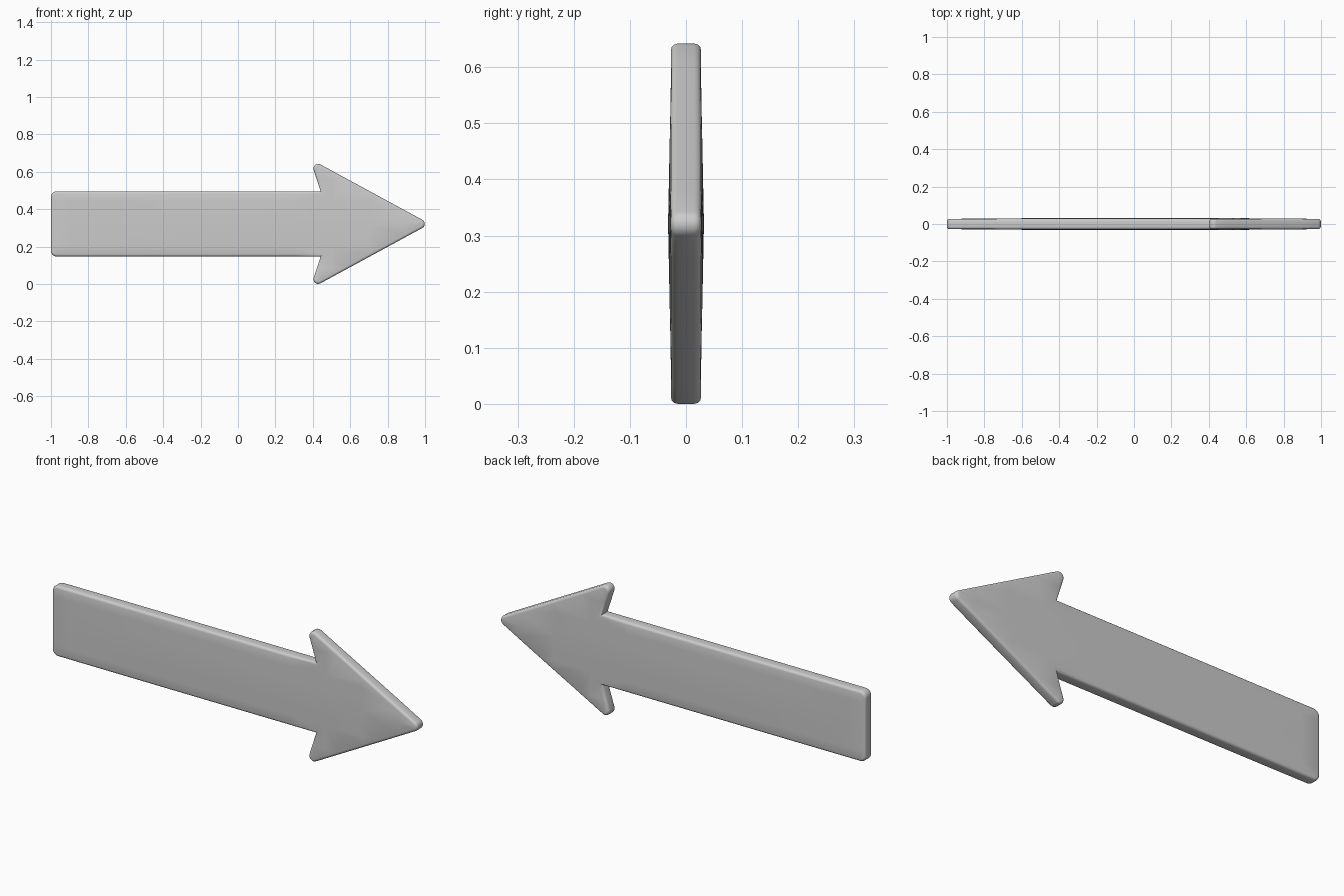
import bpy, bmesh, math
from mathutils import Vector

if "Cube" in bpy.data.objects:
    bpy.data.objects.remove(bpy.data.objects["Cube"])

MID_Z = 0.321      # height of the arrow's centre line
HALF = 0.027       # half thickness at the rim
BULGE = 0.005      # extra half thickness along the middle
ROUND = 0.012      # rim rounding


def fillet(prev, corner, nxt, radius, steps=6):
    """Points of an arc that rounds one outline corner."""
    if radius == 0:
        return [corner]
    a, b = (prev - corner).normalized(), (nxt - corner).normalized()
    half = a.angle(b) / 2
    centre = corner + (a + b).normalized() * radius / math.sin(half)
    start = corner + a * radius / math.tan(half) - centre
    end = corner + b * radius / math.tan(half) - centre
    sweep = start.angle_signed(end)
    out = []
    for i in range(steps + 1):
        t = -sweep * i / steps
        c, s = math.cos(t), math.sin(t)
        out.append(centre + Vector((c * start.x - s * start.y, s * start.x + c * start.y)))
    return out


# Upper half of the outline (x, height from centre line, corner radius), then mirrored
upper = [(-1.0, 0.174, 0.03), (0.442, 0.174, 0), (0.385, 0.348, 0.025)]
tip = [(1.026, 0, 0.025)]
outline = upper + tip + [(x, -z, r) for x, z, r in reversed(upper)]
pts = [Vector((x, z)) for x, z, r in outline]
n = len(pts)
profile = []
for i in range(n):
    profile += fillet(pts[i - 1], pts[i], pts[(i + 1) % n], outline[i][2])

# Extrude the outline to a plate
bm = bmesh.new()
face = bm.faces.new([bm.verts.new((p.x, -HALF, p.y + MID_Z)) for p in profile])
ext = bmesh.ops.extrude_face_region(bm, geom=[face])
moved = [g for g in ext["geom"] if isinstance(g, bmesh.types.BMVert)]
bmesh.ops.translate(bm, vec=(0, 2 * HALF, 0), verts=moved)
bmesh.ops.recalc_face_normals(bm, faces=bm.faces[:])

# Round the front and back rims
rim = [e for e in bm.edges if abs(e.verts[0].co.y - e.verts[1].co.y) < 1e-5]
bmesh.ops.bevel(bm, geom=rim, offset=ROUND, offset_type='OFFSET', segments=3,
                profile=0.5, affect='EDGES', clamp_overlap=True)


def cut(co, no):
    bmesh.ops.bisect_plane(bm, geom=bm.verts[:] + bm.edges[:] + bm.faces[:],
                           dist=1e-5, plane_co=co, plane_no=no)


# Slice the plate so its faces can swell gently
for dz in (-0.24, -0.12, -0.06, 0, 0.06, 0.12, 0.24):
    cut((0, 0, MID_Z + dz), (0, 0, 1))
for x in (-0.9, -0.7, -0.4, 0, 0.3, 0.5, 0.7, 0.9):
    cut((x, 0, 0), (1, 0, 0))
for v in bm.verts:
    across = max(0, 1 - abs(v.co.z - MID_Z) / 0.25)
    along = max(0, 1 - abs(v.co.x) ** 3)
    v.co.y *= 1 + BULGE / HALF * across * along

bmesh.ops.triangulate(bm, faces=[f for f in bm.faces if len(f.verts) > 4])
mesh = bpy.data.meshes.new("arrow_plate")
bm.to_mesh(mesh)
bm.free()
arrow = bpy.data.objects.new("arrow_plate", mesh)
bpy.context.collection.objects.link(arrow)
bpy.context.view_layer.objects.active = arrow
arrow.select_set(True)
bpy.ops.object.shade_smooth_by_angle(angle=math.radians(40))
